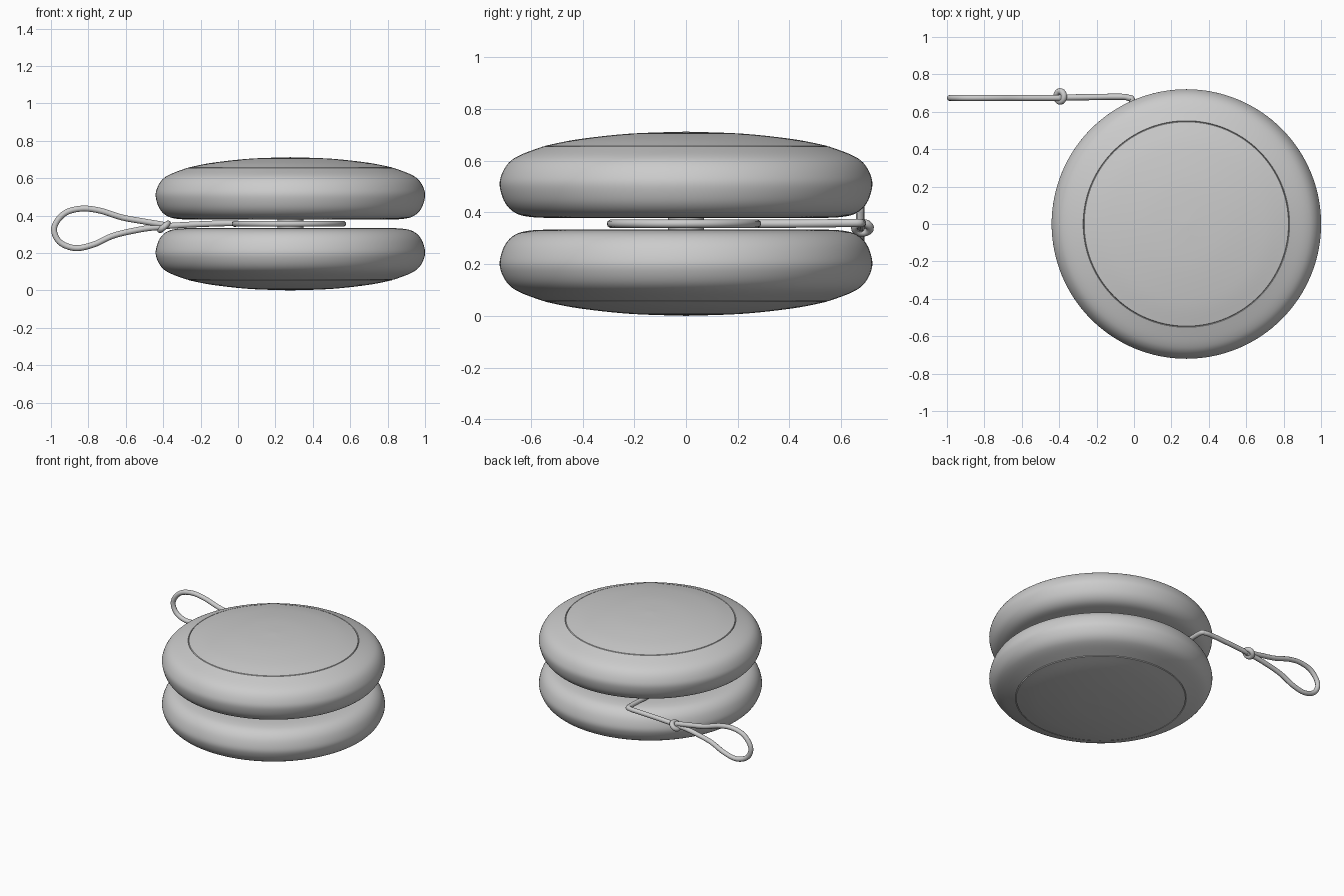
import bpy, bmesh, math
from mathutils import Vector, Matrix

if "Cube" in bpy.data.objects:
    bpy.data.objects.remove(bpy.data.objects["Cube"], do_unlink=True)

CX, MID, SEGS = 0.28, 0.356, 128
STRING_R = 0.0165

grey = bpy.data.materials.new("plain grey")
grey.use_nodes = True
colour = (0.6, 0.6, 0.6, 1)
grey.diffuse_color = colour
grey.node_tree.nodes["Principled BSDF"].inputs["Base Color"].default_value = colour


def smooth_path(points, steps=6, closed=False):
    """Catmull-Rom samples through the points."""
    pts = [Vector(p) for p in points]
    n = len(pts)
    out = []
    for i in range(n if closed else n - 1):
        ids = [i - 1, i, i + 1, i + 2]
        a, b, c, d = [pts[k % n] if closed else pts[min(max(k, 0), n - 1)] for k in ids]
        for s in range(steps):
            t = s / steps
            out.append(0.5 * (2 * b + (c - a) * t + (2 * a - 5 * b + 4 * c - d) * t ** 2
                              + (3 * b - a - 3 * c + d) * t ** 3))
    if not closed:
        out.append(pts[-1])
    return out


def finish(obj, angle=30):
    obj.data.materials.append(grey)
    bpy.ops.object.select_all(action='DESELECT')
    obj.select_set(True)
    bpy.context.view_layer.objects.active = obj
    bpy.ops.object.shade_smooth_by_angle(angle=math.radians(angle))


def lathe(name, profile, flip=1):
    """Spin (radius, height) points around the vertical axle."""
    bm = bmesh.new()
    verts = [bm.verts.new((r, 0, h * flip)) for r, h in profile]
    edges = [bm.edges.new(pair) for pair in zip(verts, verts[1:])]
    bmesh.ops.spin(bm, geom=verts + edges, cent=(0, 0, 0), axis=(0, 0, 1),
                   angle=math.tau, steps=SEGS, use_duplicate=False)
    bmesh.ops.remove_doubles(bm, verts=bm.verts, dist=0.0001)
    bmesh.ops.recalc_face_normals(bm, faces=bm.faces)
    mesh = bpy.data.meshes.new(name)
    bm.to_mesh(mesh)
    bm.free()
    obj = bpy.data.objects.new(name, mesh)
    obj.location = (CX, 0, MID)
    bpy.context.collection.objects.link(obj)
    finish(obj)


def cord(name, points, closed=False):
    curve = bpy.data.curves.new(name, 'CURVE')
    curve.dimensions = '3D'
    curve.bevel_depth = STRING_R
    curve.bevel_resolution = 3
    curve.use_fill_caps = True
    spline = curve.splines.new('POLY')
    spline.points.add(len(points) - 1)
    for sp, p in zip(spline.points, points):
        sp.co = (*p, 1)
    spline.use_cyclic_u = closed
    obj = bpy.data.objects.new(name, curve)
    bpy.context.collection.objects.link(obj)
    bpy.ops.object.select_all(action='DESELECT')
    obj.select_set(True)
    bpy.context.view_layer.objects.active = obj
    bpy.ops.object.convert(target='MESH')
    finish(bpy.context.object, 60)


# Two mirrored discs, each with a rounded rim and a fine groove around the cap
rim = smooth_path([(0.50, 0.022, 0), (0.60, 0.026, 0), (0.66, 0.042, 0), (0.70, 0.082, 0),
                   (0.72, 0.145, 0), (0.712, 0.192, 0), (0.685, 0.236, 0), (0.64, 0.266, 0),
                   (0.552, 0.299, 0)])
cap = smooth_path([(0.546, 0.301, 0), (0.42, 0.326, 0), (0.22, 0.348, 0), (0, 0.356, 0)])
profile = [(0, 0.022)] + [p[:2] for p in rim] + [(0.549, 0.294)] + [p[:2] for p in cap]
lathe("upper_disc", profile, 1)
lathe("lower_disc", profile, -1)

# Axle joining the discs
lathe("axle", [(0, -0.04), (0.07, -0.04), (0.07, 0.04), (0, 0.04)])

# String wound in a flat spiral, then leaving along the left of the winding
turns, per_turn = 7, 64
winding = []
for i in range(turns * per_turn + 1):
    t = i / (turns * per_turn)
    a = math.pi + math.tau * turns * (1 - t)
    r = 0.08 + 0.217 * t
    winding.append(Vector((CX + r * math.cos(a), r * math.sin(a), MID)))
tail = smooth_path([(-0.017, 0.1, MID), (-0.015, 0.4, MID), (-0.008, 0.64, 0.359),
                    (-0.03, 0.675, 0.359), (-0.1, 0.68, 0.358), (-0.25, 0.678, 0.352),
                    (-0.4, 0.676, 0.343)])
cord("string", winding + tail)

# Finger loop
loop = [(-0.38, 0.344), (-0.5, 0.368), (-0.62, 0.39), (-0.74, 0.427), (-0.84, 0.437),
        (-0.93, 0.41), (-0.983, 0.335), (-0.955, 0.26), (-0.87, 0.226), (-0.77, 0.246),
        (-0.66, 0.295), (-0.5, 0.33)]
cord("finger_loop", smooth_path([(x, 0.674, z) for x, z in loop], closed=True))

# Slip knot around the neck of the loop
tilt = Matrix.Rotation(math.radians(32), 3, 'Y')
knot = []
for i in range(32):
    a = math.tau * i / 32
    p = Vector((0.008 * math.sin(a), 0.028 * math.cos(a), 0.026 * math.sin(a)))
    knot.append(tilt @ p + Vector((-0.395, 0.682, 0.34)))
cord("slip_knot", knot, closed=True)
